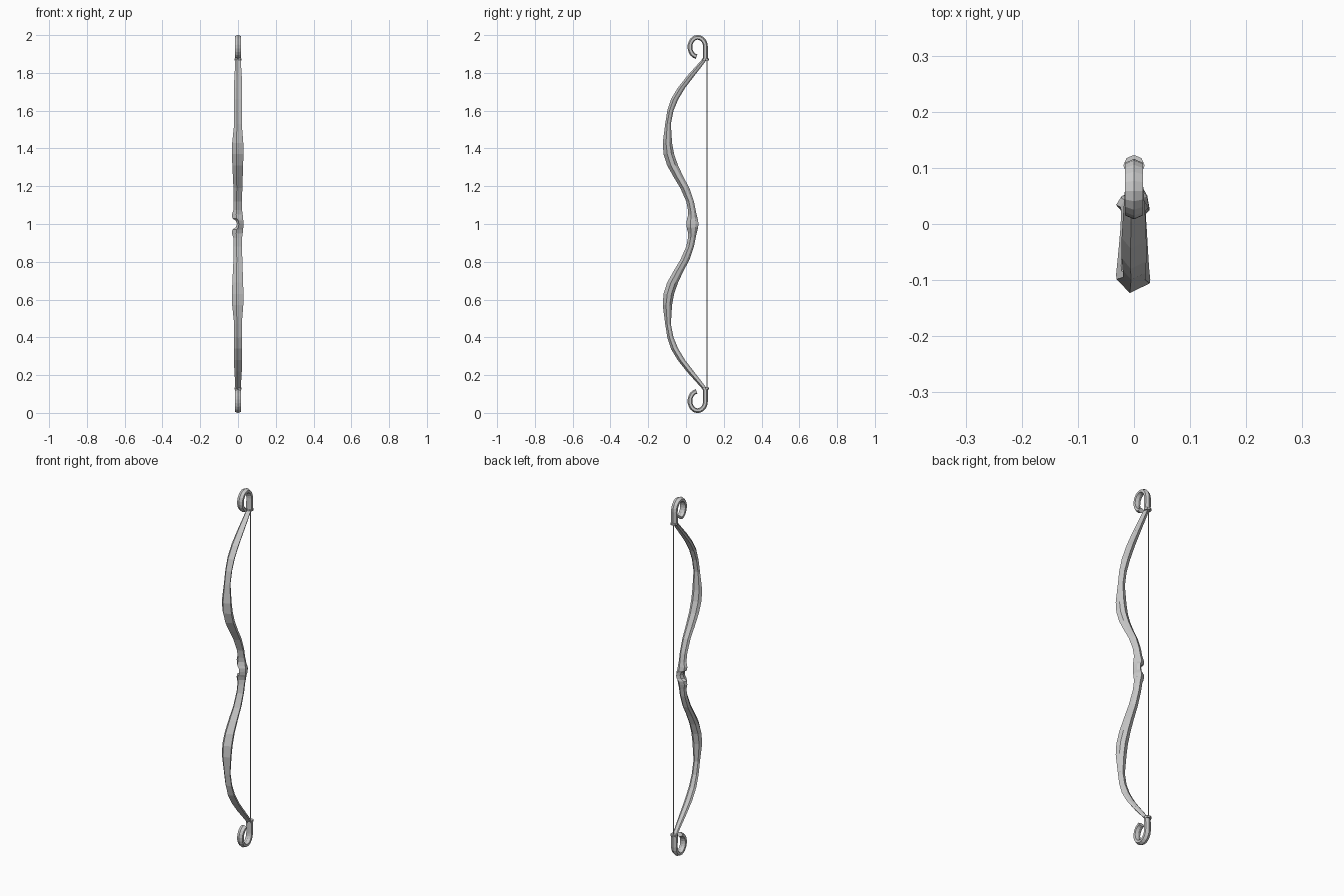
import bpy, bmesh, math
from mathutils import Vector

if "Cube" in bpy.data.objects:
    bpy.data.objects.remove(bpy.data.objects["Cube"])


def loft(name, rings, flip=False):
    """Skin a list of equal-sized closed rings and cap both ends."""
    bm = bmesh.new()
    loops = [[bm.verts.new(p) for p in ring] for ring in rings]
    n = len(loops[0])
    for a, b in zip(loops, loops[1:]):
        for i in range(n):
            j = (i + 1) % n
            bm.faces.new((a[i], a[j], b[j], b[i]))
    bm.faces.new(loops[0])
    bm.faces.new(loops[-1])
    bmesh.ops.recalc_face_normals(bm, faces=bm.faces)
    me = bpy.data.meshes.new(name)
    bm.to_mesh(me)
    bm.free()
    ob = bpy.data.objects.new(name, me)
    bpy.context.collection.objects.link(ob)
    return ob


def section(z, front, back, left, right):
    """Faceted six-sided limb section with a ridge at front and sides."""
    d = back - front
    mid = (left + right) / 2
    return [(mid - 0.006, front, z), (right, front + 0.35 * d, z),
            (right * 0.75 + mid * 0.25, front + 0.75 * d, z), (mid + 0.004, back, z),
            (left * 0.7 + mid * 0.3, front + 0.8 * d, z), (left, front + 0.5 * d, z)]


# Bow stave: height, front y, back y, left x, right x (upper half, mirrored)
upper = [
    (1.00, 0.003, 0.066, -0.006, 0.028),
    (1.018, 0.004, 0.064, -0.012, 0.028),
    (1.03, 0.006, 0.061, -0.030, 0.027),
    (1.05, 0.012, 0.056, -0.032, 0.025),
    (1.075, 0.010, 0.051, -0.024, 0.021),
    (1.12, 0.001, 0.042, -0.023, 0.021),
    (1.19, -0.030, 0.018, -0.024, 0.023),
    (1.25, -0.066, -0.014, -0.027, 0.025),
    (1.31, -0.100, -0.042, -0.030, 0.027),
    (1.37, -0.119, -0.063, -0.032, 0.029),
    (1.43, -0.123, -0.074, -0.031, 0.028),
    (1.53, -0.110, -0.080, -0.020, 0.020),
    (1.60, -0.099, -0.066, -0.020, 0.021),
    (1.66, -0.080, -0.041, -0.022, 0.022),
    (1.72, -0.044, -0.005, -0.022, 0.022),
    (1.78, 0.003, 0.041, -0.019, 0.020),
    (1.83, 0.048, 0.080, -0.016, 0.017),
    (1.875, 0.088, 0.114, -0.014, 0.014),
]
lower = [(2 - s[0],) + s[1:] for s in reversed(upper[1:])]
loft("bow_stave", [section(*s) for s in lower + upper])


def curl(name, sign):
    """Curled tip swept along an open ellipse with a six-sided section."""
    path = [Vector((0.102, 1.865))]
    for i in range(15):
        a = math.radians(262 * i / 14)
        path.append(Vector((0.062 + 0.041 * math.cos(a), 1.937 + 0.051 * math.sin(a))))
    rings = []
    for i, p in enumerate(path):
        t = (path[min(i + 1, len(path) - 1)] - path[max(i - 1, 0)]).normalized()
        nrm = Vector((t.y, -t.x))
        ring = []
        for x, o in ((0, 0.013), (0.016, 0.006), (0.016, -0.007),
                     (0, -0.012), (-0.016, -0.007), (-0.016, 0.006)):
            q = p + nrm * o
            ring.append((x, q.x, 1 + sign * (q.y - 1)))
        rings.append(ring)
    loft(name, rings)


def tube(name, y, z0, z1, rx, ry, sides):
    """Upright straight prism."""
    return loft(name, [[(rx * math.cos(2 * math.pi * i / sides),
                         y + ry * math.sin(2 * math.pi * i / sides), z)
                        for i in range(sides)] for z in (z0, z1)])


# Curled tips and the string loops that bind them
for label, sign in (("upper", 1), ("lower", -1)):
    curl(label + "_tip_curl", sign)
    zc = 1 + sign * 0.87
    tube(label + "_string_loop", 0.104, zc - 0.005, zc + 0.005, 0.019, 0.019, 8)

# Bowstring
tube("bowstring", 0.111, 0.13, 1.87, 0.002, 0.002, 6)
